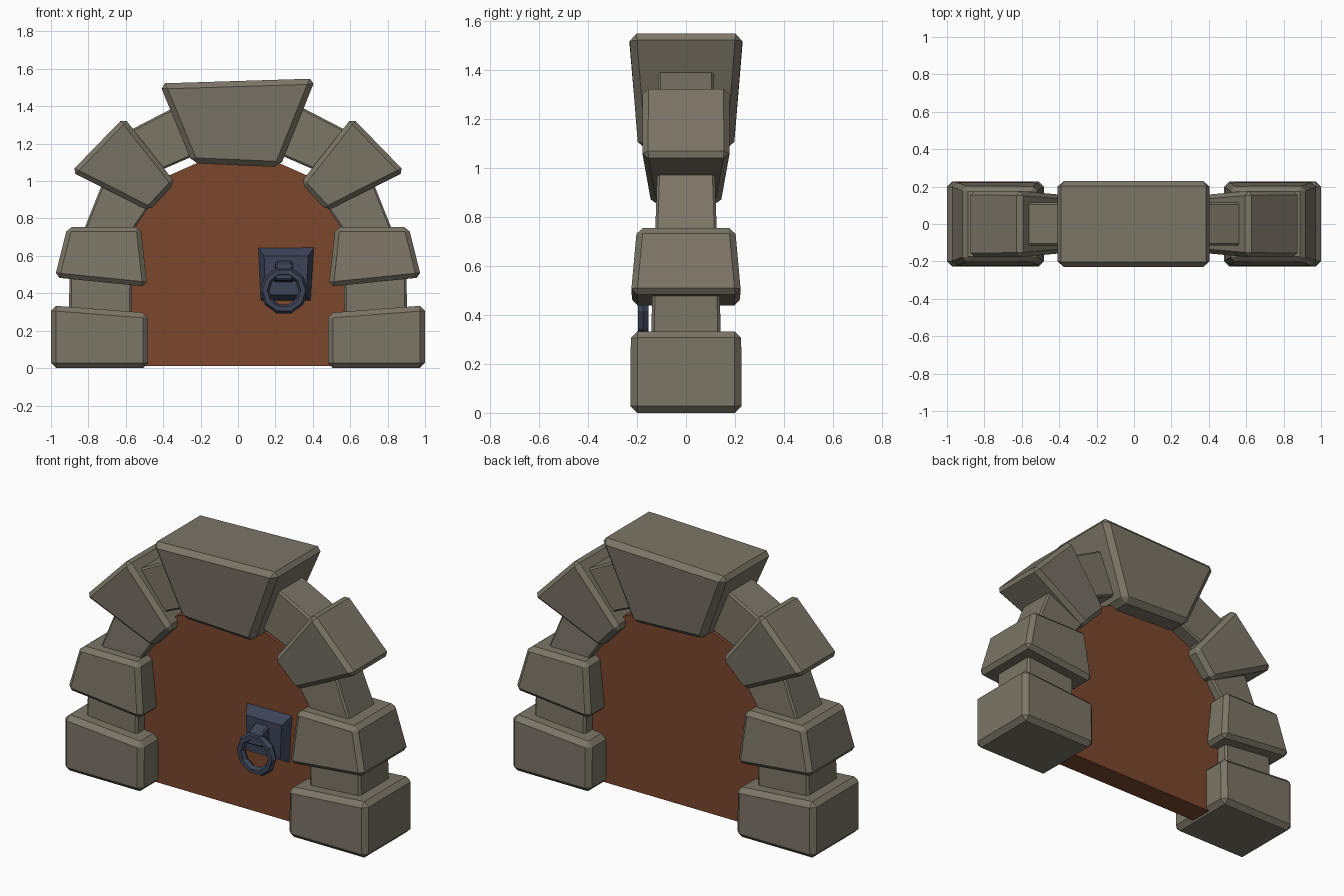
import bpy, bmesh, math

if "Cube" in bpy.data.objects:
    bpy.data.objects.remove(bpy.data.objects["Cube"])


def material(name, rgb):
    m = bpy.data.materials.new(name)
    m.diffuse_color = (*rgb, 1)
    m.use_nodes = True
    m.node_tree.nodes["Principled BSDF"].inputs["Base Color"].default_value = m.diffuse_color
    return m


STONE = material("stone", (0.20, 0.18, 0.135))
WOOD = material("wood", (0.20, 0.063, 0.027))
IRON = material("iron", (0.045, 0.057, 0.095))


def loft(name, front, back, mat, bevel=0.0):
    """Solid between two matching loops of 3D points, with chamfered edges."""
    bm = bmesh.new()
    a = [bm.verts.new(p) for p in front]
    b = [bm.verts.new(p) for p in back]
    n = len(a)
    bm.faces.new(a)
    bm.faces.new(b[::-1])
    for i in range(n):
        j = (i + 1) % n
        bm.faces.new((a[j], a[i], b[i], b[j]))
    if bevel:
        bmesh.ops.bevel(bm, geom=bm.edges[:], offset=bevel, segments=1,
                        profile=0.5, affect='EDGES')
    bmesh.ops.recalc_face_normals(bm, faces=bm.faces[:])
    me = bpy.data.meshes.new(name)
    bm.to_mesh(me)
    bm.free()
    me.materials.append(mat)
    ob = bpy.data.objects.new(name, me)
    bpy.context.collection.objects.link(ob)
    return ob


def stone(name, corners, bevel, side=1):
    """Corners are (x, z, half depth)."""
    loft(name, [(side * x, -d, z) for x, z, d in corners],
         [(side * x, d, z) for x, z, d in corners], STONE, bevel)


# Stones of one half of the arch, outline from the right-hand side
half_arch = {
    "base_stone": ([(0.48, 0, .227), (1, 0, .227), (1, .335, .225), (.48, .295, .225)], .028),
    "lower_filler": ([(.57, .25, .142), (.905, .25, .142), (.90, .52, .138), (.565, .52, .138)], .012),
    "side_stone": ([(.485, .435, .222), (.98, .485, .225), (.912, .755, .2), (.52, .755, .2)], .025),
    "middle_filler": ([(.585, .70, .127), (.84, .70, .127), (.70, 1.05, .115), (.43, .93, .115)], .01),
    "shoulder_stone": ([(.335, .99, .155), (.475, .84, .14), (.892, 1.05, .18), (.61, 1.34, .178)], .025),
    "upper_filler": ([(.19, 1.155, .115), (.42, 1.055, .115), (.60, 1.26, .115), (.30, 1.415, .115)], .01),
}
for side, label in ((-1, "left"), (1, "right")):
    for name, (corners, bevel) in half_arch.items():
        stone(f"{label}_{name}", corners, bevel, side)

# Keystone
stone("keystone", [(-.245, 1.095, .195), (.225, 1.075, .195), (.415, 1.548, .232),
                   (-.42, 1.522, .232)], .03)

# Door panel with arched top
arch = [(.6, .01), (.6, .72), (.52, .9), (.38, 1.025), (.2, 1.105)]
outline = arch + [(-x, z) for x, z in reversed(arch)]
loft("door", [(x, -.07, z) for x, z in outline], [(x, .07, z) for x, z in outline], WOOD)

# Handle plate
loft("handle_plate",
     [(.145, -.125, .39), (.365, -.125, .39), (.375, -.125, .60), (.14, -.125, .60)],
     [(.12, -.065, .36), (.39, -.065, .36), (.408, -.065, .648), (.107, -.065, .645)], IRON)

# Bracket holding the ring
loft("handle_bracket",
     [(.195, -.195, .47), (.295, -.195, .47), (.29, -.185, .55), (.205, -.185, .55)],
     [(.19, -.12, .46), (.30, -.12, .46), (.29, -.12, .575), (.2, -.12, .575)], IRON, .008)

# Ring pull
bpy.ops.mesh.primitive_torus_add(major_segments=10, minor_segments=6, major_radius=.103,
                                 minor_radius=.025, location=(.246, -.175, .415),
                                 rotation=(math.pi / 2, 0, 0))
ring = bpy.context.object
ring.name = "handle_ring"
ring.data.materials.append(IRON)
for p in ring.data.polygons:
    p.use_smooth = False
